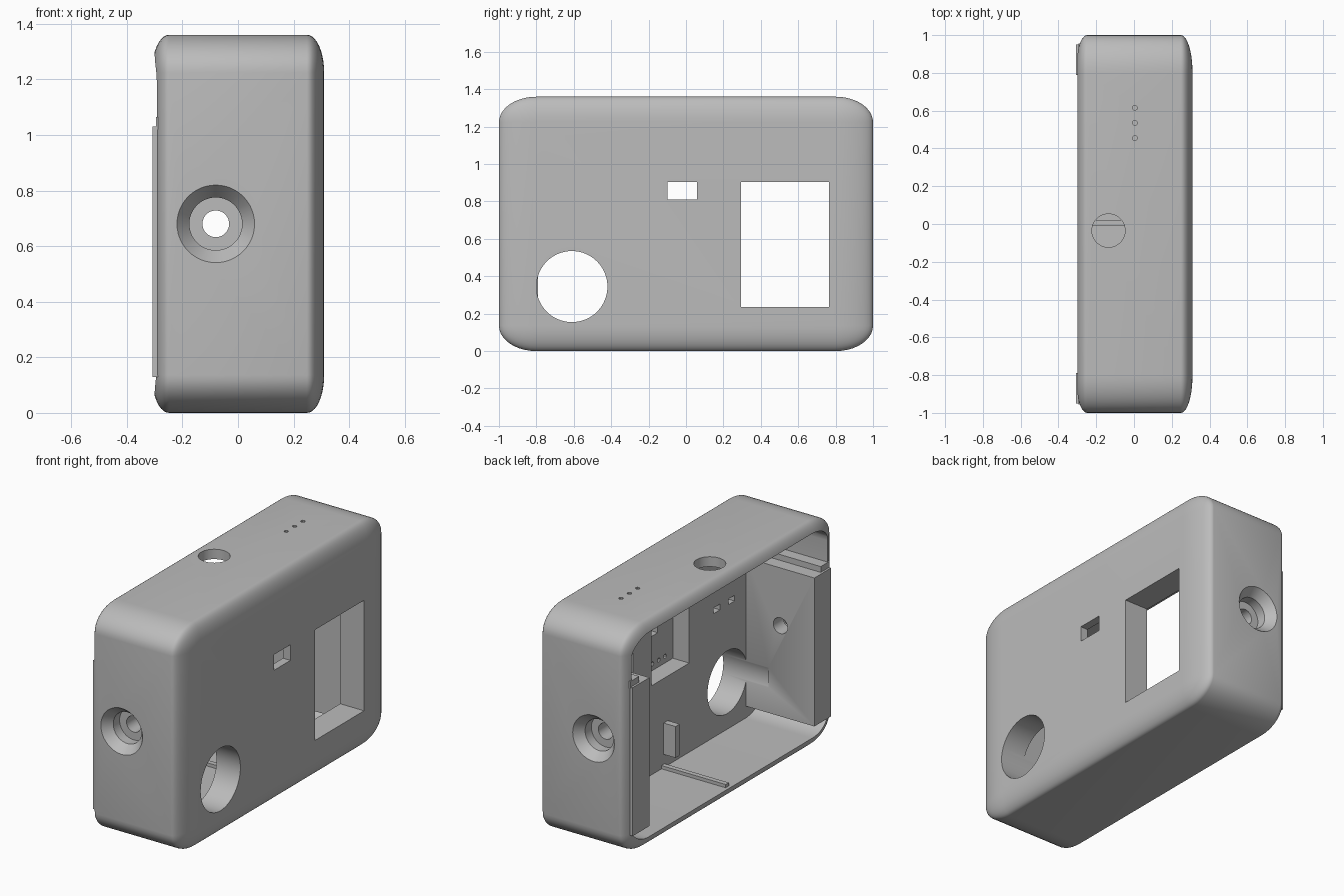
import bpy, bmesh, math
from mathutils import Matrix, Vector

old = bpy.data.objects.get("Cube")
if old:
    bpy.data.objects.remove(old, do_unlink=True)

plastic = bpy.data.materials.new("grey_plastic")
plastic.use_nodes = True
GREY = (0.5, 0.5, 0.5, 1)
plastic.diffuse_color = GREY
plastic.node_tree.nodes["Principled BSDF"].inputs["Base Color"].default_value = GREY


def make(name, bm):
    mesh = bpy.data.meshes.new(name)
    bmesh.ops.recalc_face_normals(bm, faces=bm.faces)
    bm.to_mesh(mesh)
    bm.free()
    mesh.materials.append(plastic)
    ob = bpy.data.objects.new(name, mesh)
    bpy.context.collection.objects.link(ob)
    return ob


def box(name, lo, hi, bevel=0, along_x=False):
    """Box between two corners; the bevel is a share of each side."""
    lo, hi = Vector(lo), Vector(hi)
    bm = bmesh.new()
    bmesh.ops.create_cube(bm, size=1)
    if bevel:
        edges = [e for e in bm.edges if not along_x
                 or abs(e.verts[0].co.x - e.verts[1].co.x) > 0.5]
        bmesh.ops.bevel(bm, geom=edges, offset=bevel, segments=10,
                        profile=0.5, affect='EDGES')
    size = hi - lo
    bmesh.ops.transform(bm, verts=bm.verts,
                        matrix=Matrix.Translation((lo + hi) / 2) @ Matrix.Diagonal((*size, 1)))
    return make(name, bm)


def rod(name, start, end, r1, r2=None, sides=48):
    """Cylinder or cone from start to end."""
    start, end = Vector(start), Vector(end)
    axis = end - start
    bm = bmesh.new()
    bmesh.ops.create_cone(bm, cap_ends=True, segments=sides, radius1=r1,
                          radius2=r1 if r2 is None else r2, depth=axis.length)
    turn = Vector((0, 0, 1)).rotation_difference(axis).to_matrix().to_4x4()
    bmesh.ops.transform(bm, verts=bm.verts,
                        matrix=Matrix.Translation((start + end) / 2) @ turn)
    return make(name, bm)


def combine(tool, operation='DIFFERENCE'):
    tool.hide_render = True
    mod = case.modifiers.new(tool.name, 'BOOLEAN')
    mod.operation, mod.object, mod.solver = operation, tool, 'EXACT'
    bpy.context.view_layer.objects.active = case
    bpy.ops.object.modifier_apply(modifier=mod.name)
    bpy.data.objects.remove(tool, do_unlink=True)


# Rounded case, hollowed from the open side
INNER = 0.15
case = box("case", (-0.31, -1, 0), (0.31, 1, 1.36), 0.1)
combine(box("cavity", (-0.6, -0.94, 0.06), (INNER, 0.94, 1.30), 0.085, True))

# Thick end blocks with a rail on top
for s in (-1, 1):
    def span(a, b):
        return min(s * a, s * b), max(s * a, s * b)
    y0, y1 = span(0.79, 0.95)
    combine(box("end_block", (-0.308, y0, 0.13), (INNER + 0.02, y1, 1.03)), 'UNION')
    y0, y1 = span(0.87, 0.955)
    combine(box("end_rail", (-0.295, y0, 1.02), (INNER + 0.02, y1, 1.065)), 'UNION')

# Floor ridge and small clip on the inner wall
combine(box("floor_ridge", (-0.28, -0.01, 0.04), (INNER + 0.02, 0.02, 0.08)), 'UNION')
combine(box("clip_post", (0.07, -0.04, 0.14), (INNER + 0.02, 0.0, 0.33)), 'UNION')

# Stepped screw holes in both ends
for s in (-1, 1):
    def at(y):
        return (-0.08, s * y, 0.68)
    combine(rod("screw_hole", at(0.7), at(1.1), 0.048))
    combine(rod("screw_bore", at(0.885), at(1.1), 0.095))
    combine(rod("screw_sink", at(0.945), at(1.0005), 0.095, 0.14))

# Openings in the wide wall
combine(box("board_pocket", (0.0, -0.245, 0.6), (0.26, 0.115, 1.1)))
combine(box("display_window", (0.0, 0.295, 0.235), (0.5, 0.765, 0.905)))
combine(box("sensor_window", (0.0, -0.10, 0.81), (0.5, 0.06, 0.905)))
combine(rod("round_window", (0.0, -0.61, 0.345), (0.5, -0.61, 0.345), 0.19, sides=64))
for y in (-0.51, -0.65):
    combine(box("wall_notch", (0.1, y - 0.03, 0.81), (0.2, y + 0.03, 0.845)))
for y in (-0.17, -0.11, -0.05):
    combine(rod("pin_hole", (0.2, y, 0.64), (0.285, y, 0.64), 0.013, sides=10))

# Button hole and light holes in the top
combine(rod("button_hole", (-0.135, -0.035, 1.2), (-0.135, -0.035, 1.5), 0.088))
for y in (0.455, 0.535, 0.615):
    combine(rod("light_hole", (0.005, y, 1.2), (0.005, y, 1.5), 0.013, sides=8))

bpy.ops.object.select_all(action='DESELECT')
case.select_set(True)
bpy.context.view_layer.objects.active = case
bpy.ops.object.shade_smooth_by_angle(angle=math.radians(30))
